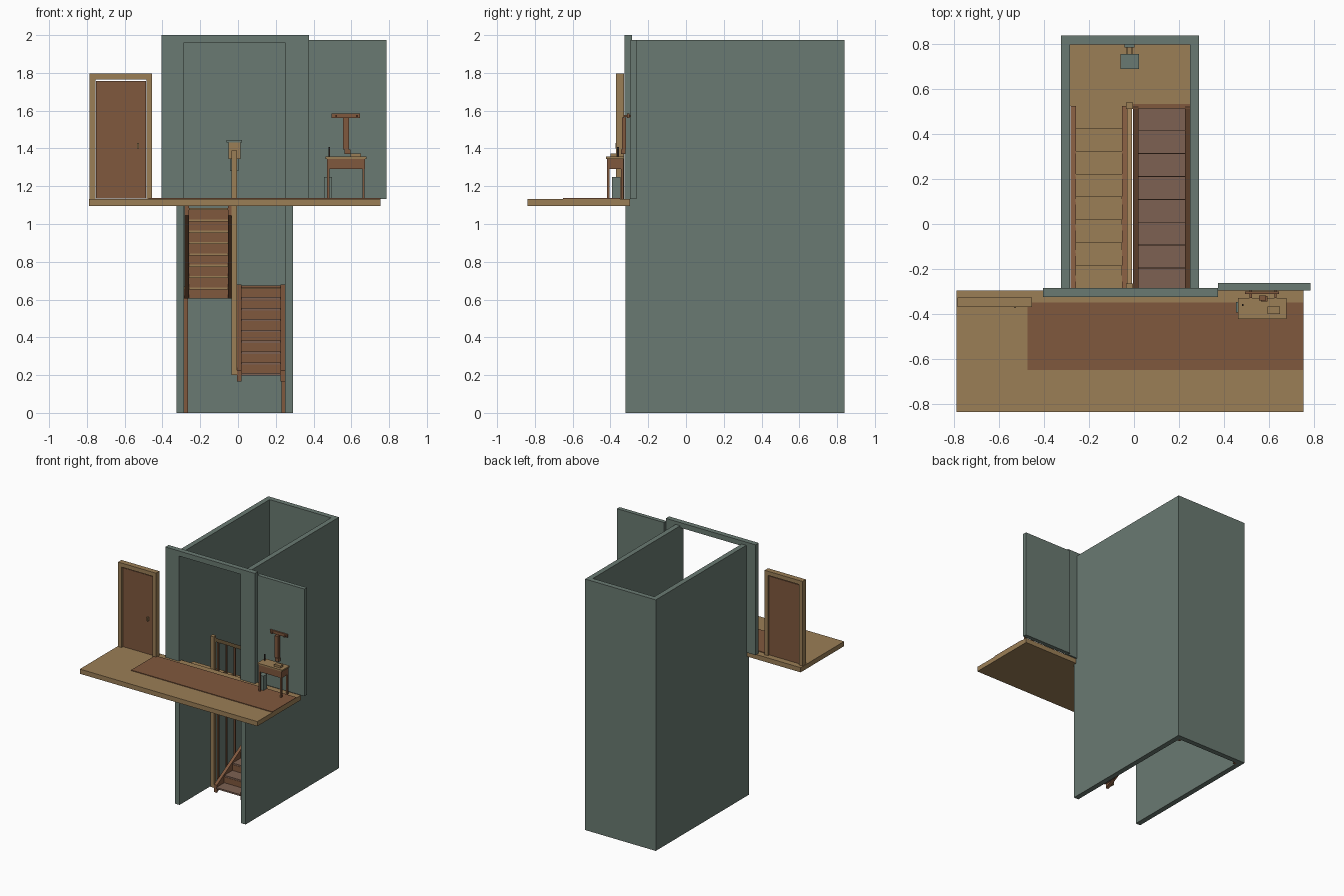
import bpy
import bmesh

old = bpy.data.objects.get("Cube")
if old:
    bpy.data.objects.remove(old, do_unlink=True)


def material(name, r, g, b):
    m = bpy.data.materials.new(name)
    m.use_nodes = True
    m.diffuse_color = (r, g, b, 1)
    m.node_tree.nodes["Principled BSDF"].inputs["Base Color"].default_value = (r, g, b, 1)
    return m


GREEN = material("grey green plaster", 0.144, 0.195, 0.168)
TAN = material("light oak", 0.328, 0.209, 0.093)
BROWN = material("brown wood", 0.216, 0.098, 0.048)
TREAD = material("worn tread", 0.205, 0.120, 0.084)
DARK = material("dark metal", 0.035, 0.025, 0.02)


def finish(name, bm, mat):
    bmesh.ops.recalc_face_normals(bm, faces=bm.faces)
    me = bpy.data.meshes.new(name)
    bm.to_mesh(me)
    bm.free()
    me.materials.append(mat)
    ob = bpy.data.objects.new(name, me)
    bpy.context.collection.objects.link(ob)
    return ob


def prism(name, profile, x0, x1, mat):
    """Extrude a (y, z) outline from x0 to x1."""
    bm = bmesh.new()
    f = bm.faces.new([bm.verts.new((x0, y, z)) for y, z in profile])
    out = bmesh.ops.extrude_face_region(bm, geom=[f])["geom"]
    for v in out:
        if isinstance(v, bmesh.types.BMVert):
            v.co.x = x1
    return finish(name, bm, mat)


def box(name, xs, ys, zs, mat):
    (y0, y1), (z0, z1) = ys, zs
    return prism(name, [(y0, z0), (y1, z0), (y1, z1), (y0, z1)], *xs, mat)


FLOOR = 1.132
FRONT, BACK = -0.29, 0.525   # ends of both flights
LAND = 0.67                  # landing level
STEPS = 8
RUN = (BACK - FRONT) / STEPS

# Stairwell walls
box("left_shaft_wall", (0.25, 0.29), (-0.32, 0.84), (0, 1.975), GREEN)
box("right_shaft_wall", (-0.325, -0.285), (-0.32, 0.84), (0, 1.975), GREEN)
box("back_shaft_wall", (-0.285, 0.25), (0.80, 0.84), (0, 1.975), GREEN)

# Front wall with its opening, and the side wall panel
box("opening_left_pier", (0.25, 0.375), (-0.325, -0.285), (FLOOR, 2), GREEN)
box("opening_right_pier", (-0.405, -0.285), (-0.325, -0.285), (FLOOR, 2), GREEN)
box("opening_lintel", (-0.285, 0.25), (-0.325, -0.285), (1.96, 2), GREEN)
box("side_wall", (0.375, 0.785), (-0.295, -0.263), (FLOOR, 1.975), GREEN)

# Upper floor and rug
box("hall_floor", (-0.79, 0.755), (-0.838, -0.297), (1.095, FLOOR), TAN)
box("rug", (-0.475, 0.755), (-0.65, -0.35), (FLOOR, 1.137), BROWN)

# Landing: oak boards on a brown frame with two back legs
box("landing_boards", (-0.285, 0.25), (BACK, 0.80), (0.655, LAND), TAN)
box("landing_frame", (-0.285, 0.25), (BACK, 0.80), (0.605, 0.655), BROWN)
for side, x in (("left", 0.23), ("right", -0.285)):
    box(f"landing_{side}_leg", (x, x + 0.02), (0.78, 0.80), (0, 0.605), BROWN)


def stringers(name, x0, x1, front_z, back_z):
    (fl, fh), (bl, bh) = front_z, back_z
    outline = [(FRONT, fl), (BACK, bl), (BACK, bh), (FRONT, fh)]
    prism(f"{name}_right_stringer", outline, x0, x0 + 0.024, BROWN)
    prism(f"{name}_left_stringer", outline, x1 - 0.024, x1, BROWN)


# Upper flight, going down from the hall to the landing
rise = 0.06
stringers("upper_flight", -0.283, -0.03, (1.045, 1.11), (0.605, 0.68))
for k in range(STEPS):
    y, z = FRONT + k * RUN, 1.085 - k * rise
    box(f"upper_tread_{k}", (-0.26, -0.053), (y - 0.008, y + RUN + 0.004), (z - 0.012, z), TAN)
    box(f"upper_riser_{k}", (-0.26, -0.053), (y + RUN - 0.01, y + RUN), (z - rise, z - 0.012), BROWN)

# Lower flight, going down from the landing to the front
rise = (LAND - 0.21) / STEPS
stringers("lower_flight", -0.005, 0.25, (0.165, 0.225), (0.605, LAND + 0.01))
for k in range(STEPS):
    y, z = FRONT + k * RUN, 0.21 + k * rise
    box(f"lower_tread_{k}", (0.019, 0.226), (y - 0.008, y + RUN), (z - 0.012, z), TREAD)
    box(f"lower_riser_{k}", (0.019, 0.226), (y + RUN - 0.01, y + RUN), (z, z + rise - 0.012), BROWN)
box("landing_nosing", (-0.005, 0.25), (0.515, 0.535), (0.66, 0.675), BROWN)

# Newel posts, sloping handrail and balusters between the flights
RAIL_TOP, RAIL_END = 1.375, 0.91
box("front_newel", (-0.035, -0.004), (-0.295, -0.265), (0.2, 1.388), TAN)
box("back_newel", (-0.035, -0.004), (0.512, 0.542), (0.605, 0.935), TAN)
prism("handrail", [(-0.28, RAIL_TOP - 0.03), (BACK, RAIL_END - 0.03),
                   (BACK, RAIL_END), (-0.28, RAIL_TOP)], -0.031, -0.009, TAN)
for k in range(STEPS):
    t = (k + 0.7) / STEPS
    y = FRONT + t * (BACK - FRONT)
    top = RAIL_TOP + t * (RAIL_END - RAIL_TOP) - 0.02
    box(f"baluster_{k}", (-0.025, -0.013), (y - 0.006, y + 0.006), (0.2 + t * 0.45, top), BROWN)

# Wall lantern at the back of the stairwell
box("lantern_plate", (-0.042, 0.003), (0.785, 0.80), (1.28, 1.40), GREEN)
for x in (-0.035, -0.012):
    box("lantern_arm", (x, x + 0.008), (0.75, 0.79), (1.37, 1.38), TAN)
box("lantern_cap", (-0.06, 0.022), (0.69, 0.757), (1.432, 1.445), GREEN)
box("lantern_shade", (-0.05, 0.012), (0.697, 0.75), (1.345, 1.432), TAN)

# Door and frame
DOOR_Y = (-0.37, -0.328)
box("door_right_jamb", (-0.785, -0.754), DOOR_Y, (FLOOR, 1.797), TAN)
box("door_left_jamb", (-0.484, -0.455), DOOR_Y, (FLOOR, 1.797), TAN)
box("door_head", (-0.754, -0.484), DOOR_Y, (1.765, 1.797), TAN)
box("door_panel", (-0.751, -0.487), (-0.358, -0.338), (FLOOR + 0.004, 1.756), BROWN)
box("door_handle", (-0.535, -0.525), (-0.374, -0.358), (1.40, 1.43), TAN)

# Console table
for x in (0.472, 0.658):
    for y in (-0.418, -0.345):
        box("table_leg", (x, x + 0.013), (y, y + 0.013), (FLOOR, 1.29), BROWN)
box("table_drawer", (0.47, 0.672), (-0.418, -0.332), (1.29, 1.345), BROWN)
box("table_top", (0.464, 0.68), (-0.423, -0.329), (1.345, 1.357), TAN)
box("book", (0.595, 0.65), (-0.4, -0.368), (1.357, 1.374), TAN)
box("candle_stick", (0.48, 0.488), (-0.364, -0.356), (1.357, 1.407), DARK)
box("waste_bin", (0.455, 0.497), (-0.393, -0.348), (FLOOR, 1.25), GREEN)

# Coat rack on the side wall
box("rack_bar", (0.495, 0.646), (-0.312, -0.3), (1.562, 1.585), BROWN)
for x in (0.515, 0.625):
    box("rack_bracket", (x, x + 0.01), (-0.33, -0.295), (1.566, 1.576), BROWN)
box("hanging_umbrella", (0.556, 0.588), (-0.34, -0.318), (1.395, 1.565), BROWN)
box("umbrella_tip", (0.565, 0.595), (-0.345, -0.32), (1.37, 1.395), BROWN)
